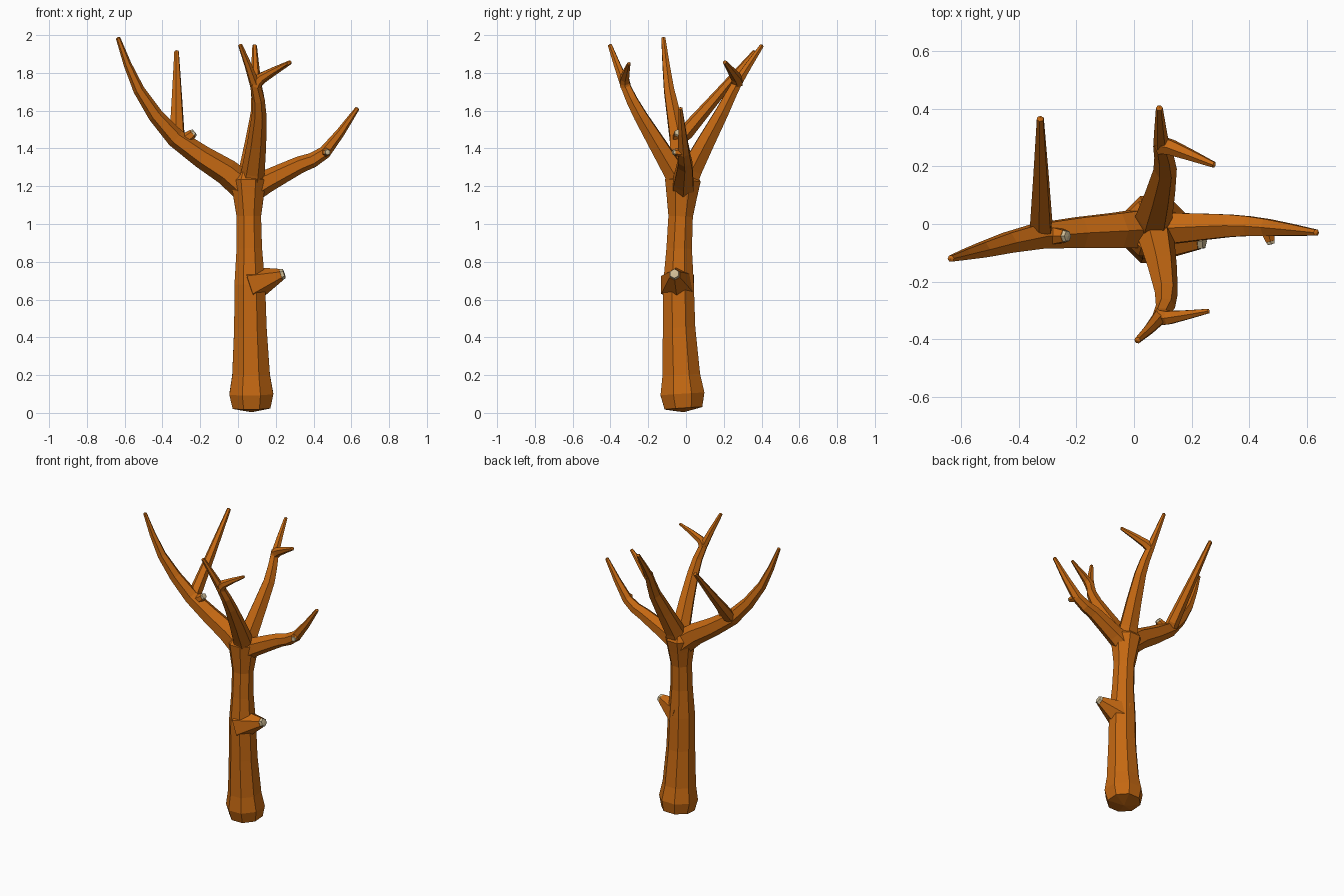
import bpy, bmesh, math
from mathutils import Vector

if "Cube" in bpy.data.objects:
    bpy.data.objects.remove(bpy.data.objects["Cube"])

def material(name, col):
    m = bpy.data.materials.new(name)
    m.diffuse_color = (*col, 1)
    m.use_nodes = True
    m.node_tree.nodes["Principled BSDF"].inputs["Base Color"].default_value = m.diffuse_color
    return m

BARK = material("bark", (0.56, 0.14, 0.006))
CUT = material("cut_wood", (0.62, 0.5, 0.3))

def tube(name, P, radii, sides=6, mat=BARK, dome=0.5):
    """Faceted tube through points P, closed with shallow pointed caps."""
    bm, rings, ref = bmesh.new(), [], None
    for i, (p, r) in enumerate(zip(P, radii)):
        a = (p - P[i - 1]).normalized() if i else Vector()
        b = (P[i + 1] - p).normalized() if i < len(P) - 1 else Vector()
        t = (a + b).normalized()
        if ref is None:
            ref = Vector((0, 1, 0)) if abs(t.y) < 0.75 else Vector((1, 0, 0))
        ref = (ref - t * ref.dot(t)).normalized()
        side = t.cross(ref)
        turns = [math.tau * (j + 0.5) / sides for j in range(sides)]
        rings.append([bm.verts.new(p + r * (math.cos(k) * ref + math.sin(k) * side))
                      for k in turns])
    start = bm.verts.new(P[0] - (P[1] - P[0]).normalized() * radii[0] * 0.2)
    end = bm.verts.new(P[-1] + (P[-1] - P[-2]).normalized() * radii[-1] * dome)
    for j in range(sides):
        k = (j + 1) % sides
        for lo, hi in zip(rings, rings[1:]):
            bm.faces.new((lo[j], lo[k], hi[k], hi[j]))
        bm.faces.new((start, rings[0][k], rings[0][j]))
        bm.faces.new((end, rings[-1][j], rings[-1][k]))
    bmesh.ops.recalc_face_normals(bm, faces=bm.faces)
    me = bpy.data.meshes.new(name)
    bm.to_mesh(me)
    bm.free()
    me.materials.append(mat)
    ob = bpy.data.objects.new(name, me)
    bpy.context.collection.objects.link(ob)
    return ob

def limb(name, root, path, r0, r1):
    """Limb bending smoothly from root along path, tapering evenly by length."""
    C = [Vector(root)] + [Vector(p) for p in path]
    pad = [C[0] * 2 - C[1]] + C + [C[-1] * 2 - C[-2]]
    P = [C[0]]
    for a, b, c, d in zip(pad, pad[1:], pad[2:], pad[3:]):
        P += [(b + c) * 0.5 + (b + c - a - d) * 0.0625, c]
    along = [0]
    for a, b in zip(P, P[1:]):
        along.append(along[-1] + (b - a).length)
    return tube(name, P, [r0 + (r1 - r0) * s / along[-1] for s in along])

def cut_end(name, root, tip, r):
    """Pale sawn disc over the end of a knob."""
    d = (Vector(tip) - Vector(root)).normalized() * r
    tube(name, [Vector(tip), Vector(tip) + d * 0.55], [r * 0.95, r * 0.8], mat=CUT, dome=0.1)

# Trunk: bowed toward the front, flared at foot and crown (height, radius)
profile = [(.025, .108), (.1, .126), (.2, .108), (.45, .093), (.68, .088),
           (.87, .073), (1.04, .07), (1.15, .088), (1.23, .102), (1.27, .075)]
trunk = tube("trunk_and_branches",
             [Vector((.072 - .014 * z, -.012 - .028 * math.sin(math.pi * min(z / 1.3, 1)), z))
              for z, r in profile], [r for z, r in profile], 8, dome=0.2)

# Four main limbs leave the crown
CROWN = (.06, -.015, 1.17)
left = [(-.06, -.023, 1.275), (-.33, -.042, 1.455), (-.525, -.09, 1.71), (-.635, -.12, 1.985)]
right = [(.15, -.014, 1.225), (.33, -.006, 1.315), (.46, -.012, 1.38), (.632, -.03, 1.612)]
back = [(.07, .03, 1.29), (.108, .19, 1.59), (.095, .27, 1.745), (.088, .402, 1.945)]
front = [(.08, -.065, 1.28), (.112, -.24, 1.57), (.092, -.32, 1.73), (.012, -.403, 1.947)]
parts = [limb("left", CROWN, left, .08, .012), limb("right", CROWN, right, .068, .012),
         limb("back", CROWN, back, .073, .012), limb("front", CROWN, front, .07, .012)]

# Twigs fork from points on the limbs
parts += [
    limb("left_offshoot", left[1], [(-.322, 0, 1.485), (-.325, .365, 1.912)], .045, .013),
    limb("back_twig", back[2], [(.13, .265, 1.775), (.278, .205, 1.857)], .034, .011),
    limb("front_twig", front[2], [(.12, -.325, 1.772), (.258, -.302, 1.85)], .032, .009)]

# Sawn-off knobs
for name, root, tip, r0, r1 in [
        ("trunk_stump", (.07, -.045, .68), (.228, -.06, .732), .1, .032),
        ("left_knob", (-.3, -.04, 1.43), (-.24, -.042, 1.478), .04, .024),
        ("right_knob", right[2], (.473, -.06, 1.38), .03, .018)]:
    parts.append(limb(name, root, [tip], r0, r1))
    cut_end(name + "_cut", root, tip, r1)

# Grow everything out of the trunk as one skin
for p in parts:
    mod = trunk.modifiers.new("join_" + p.name, 'BOOLEAN')
    mod.operation, mod.solver, mod.object = 'UNION', 'EXACT', p
bpy.context.view_layer.update()
joined = bpy.data.meshes.new_from_object(
    trunk.evaluated_get(bpy.context.evaluated_depsgraph_get()))
trunk.modifiers.clear()
trunk.data = joined
for p in parts:
    bpy.data.objects.remove(p)
